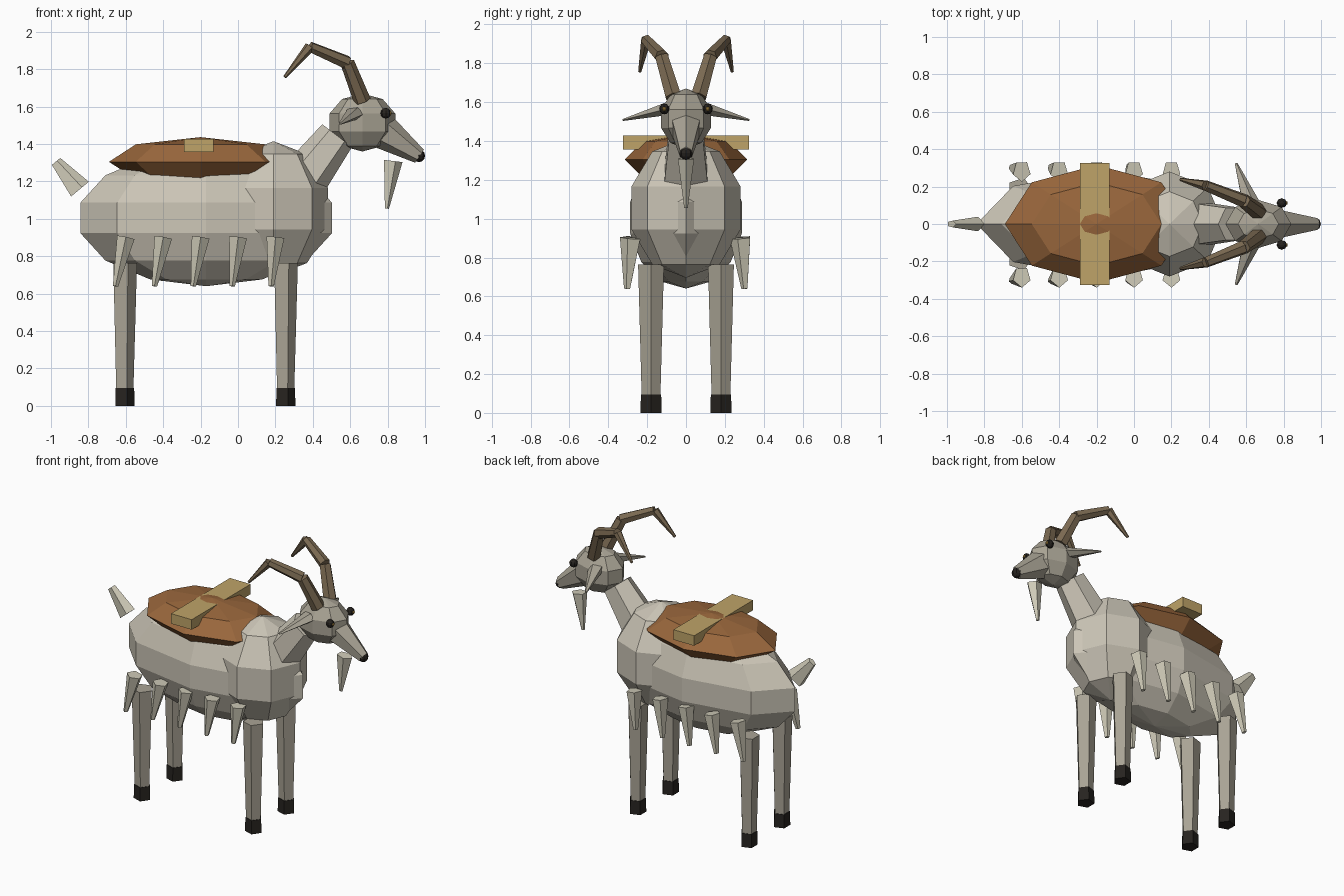
import bpy, bmesh
from math import sin, cos, pi
from mathutils import Vector

cube = bpy.data.objects.get("Cube")
if cube:
    bpy.data.objects.remove(cube, do_unlink=True)


def material(name, rgb):
    m = bpy.data.materials.new(name)
    m.use_nodes = True
    m.diffuse_color = (*rgb, 1)
    m.node_tree.nodes["Principled BSDF"].inputs["Base Color"].default_value = (*rgb, 1)
    return m


COAT = material("pale coat", (0.60, 0.56, 0.47))
TUFT = material("cream wool", (0.64, 0.61, 0.49))
GREY = material("grey hide", (0.40, 0.37, 0.30))
HORN = material("horn brown", (0.20, 0.145, 0.085))
LEATHER = material("saddle leather", (0.32, 0.135, 0.045))
STRAP = material("tan strap", (0.52, 0.37, 0.14))
BLACK = material("near black", (0.02, 0.017, 0.014))
AMBER = material("amber", (0.50, 0.30, 0.06))


def add(name, bm, mat):
    bmesh.ops.recalc_face_normals(bm, faces=bm.faces)
    mesh = bpy.data.meshes.new(name)
    bm.to_mesh(mesh)
    bm.free()
    mesh.materials.append(mat)
    ob = bpy.data.objects.new(name, mesh)
    bpy.context.collection.objects.link(ob)
    return ob


def ball(name, centre, radii, mat, segments=8, rings=5):
    """Faceted ellipsoid with upright poles."""
    bm = bmesh.new()
    bmesh.ops.create_uvsphere(bm, u_segments=segments, v_segments=rings, radius=1)
    bmesh.ops.scale(bm, vec=radii, verts=bm.verts)
    bmesh.ops.translate(bm, vec=centre, verts=bm.verts)
    return add(name, bm, mat)


def taper(name, start, end, r0, r1, mat, sides=5, flat=1.0, turn=0.0):
    """Tapered prism between two points; flat squashes it across its second axis."""
    a, b = Vector(start), Vector(end)
    axis = (b - a).normalized()
    u = Vector((1, 0, 0)) - axis * axis.x
    u.normalize()
    v = axis.cross(u)
    bm = bmesh.new()
    loops = []
    for p, r in ((a, r0), (b, r1)):
        angles = [turn + 2 * pi * i / sides for i in range(sides)]
        loops.append([bm.verts.new(p + u * r * cos(t) + v * r * flat * sin(t)) for t in angles])
    low, high = loops
    bm.faces.new(low)
    bm.faces.new(high)
    for i in range(sides):
        j = (i + 1) % sides
        bm.faces.new((low[i], low[j], high[j], high[i]))
    return add(name, bm, mat)


# Trunk
ball("body", (-0.17, 0, 1.005), (0.69, 0.295, 0.365), COAT, rings=7)
ball("chest", (0.19, 0, 1.055), (0.305, 0.295, 0.36), COAT)
taper("neck", (0.32, 0, 1.17), (0.53, 0, 1.445), 0.135, 0.1, COAT, sides=6)
taper("tail", (-0.85, 0, 1.155), (-0.975, 0, 1.305), 0.068, 0.032, TUFT, flat=0.6)

# Head
ball("head", (0.665, 0, 1.515), (0.185, 0.135, 0.155), GREY)
taper("snout", (0.74, 0, 1.49), (0.97, 0, 1.335), 0.105, 0.042, GREY, sides=6, flat=0.85)
ball("nose", (0.968, 0, 1.337), (0.032, 0.034, 0.034), BLACK, rings=6)
taper("beard", (0.825, 0, 1.31), (0.795, 0, 1.055), 0.055, 0.012, TUFT, flat=0.8)

# Saddle pad with its cross strap
ball("saddle", (-0.2, 0, 1.305), (0.49, 0.315, 0.132), LEATHER, rings=4)
bm = bmesh.new()
bmesh.ops.create_cube(bm, size=1)
bmesh.ops.scale(bm, vec=(0.16, 0.65, 0.07), verts=bm.verts)
bmesh.ops.translate(bm, vec=(-0.21, 0, 1.392), verts=bm.verts)
add("saddle_strap", bm, STRAP)

# Horn path as (x, y, z, radius) on the left side
horn = [(0.665, 0.065, 1.63, 0.046), (0.585, 0.125, 1.835, 0.038),
        (0.385, 0.205, 1.92, 0.029), (0.25, 0.238, 1.758, 0.009)]

for side, s in (("left", 1), ("right", -1)):
    # Face details
    ball(f"{side}_eye", (0.79, s * 0.112, 1.565), (0.028, 0.026, 0.028), BLACK, rings=6)
    ball(f"{side}_eye_glint", (0.812, s * 0.112, 1.565), (0.01, 0.011, 0.011), AMBER, rings=4)
    taper(f"{side}_ear", (0.625, s * 0.1, 1.565), (0.545, s * 0.325, 1.508),
          0.052, 0.008, GREY, flat=0.65)
    for i, (p, q) in enumerate(zip(horn, horn[1:])):
        taper(f"{side}_horn_{i + 1}", (p[0], s * p[1], p[2]), (q[0], s * q[1], q[2]),
              p[3], q[3], HORN, sides=6)

    # Legs and hooves
    for end, x in (("front", 0.25), ("back", -0.61)):
        taper(f"{end}_{side}_leg", (x, s * 0.18, 0.06), (x, s * 0.18, 0.765), 0.05, 0.07, GREY)
        taper(f"{end}_{side}_hoof", (x, s * 0.18, 0), (x, s * 0.18, 0.095), 0.057, 0.055, BLACK)

    # Wool tufts hanging along the flank
    for i in range(5):
        x = -0.6 + 0.2 * i
        taper(f"{side}_tuft_{i + 1}", (x, s * 0.283, 0.9), (x - 0.055 + 0.008 * i, s * 0.302, 0.64),
              0.05, 0.015, TUFT, flat=1.15, turn=0.3)
